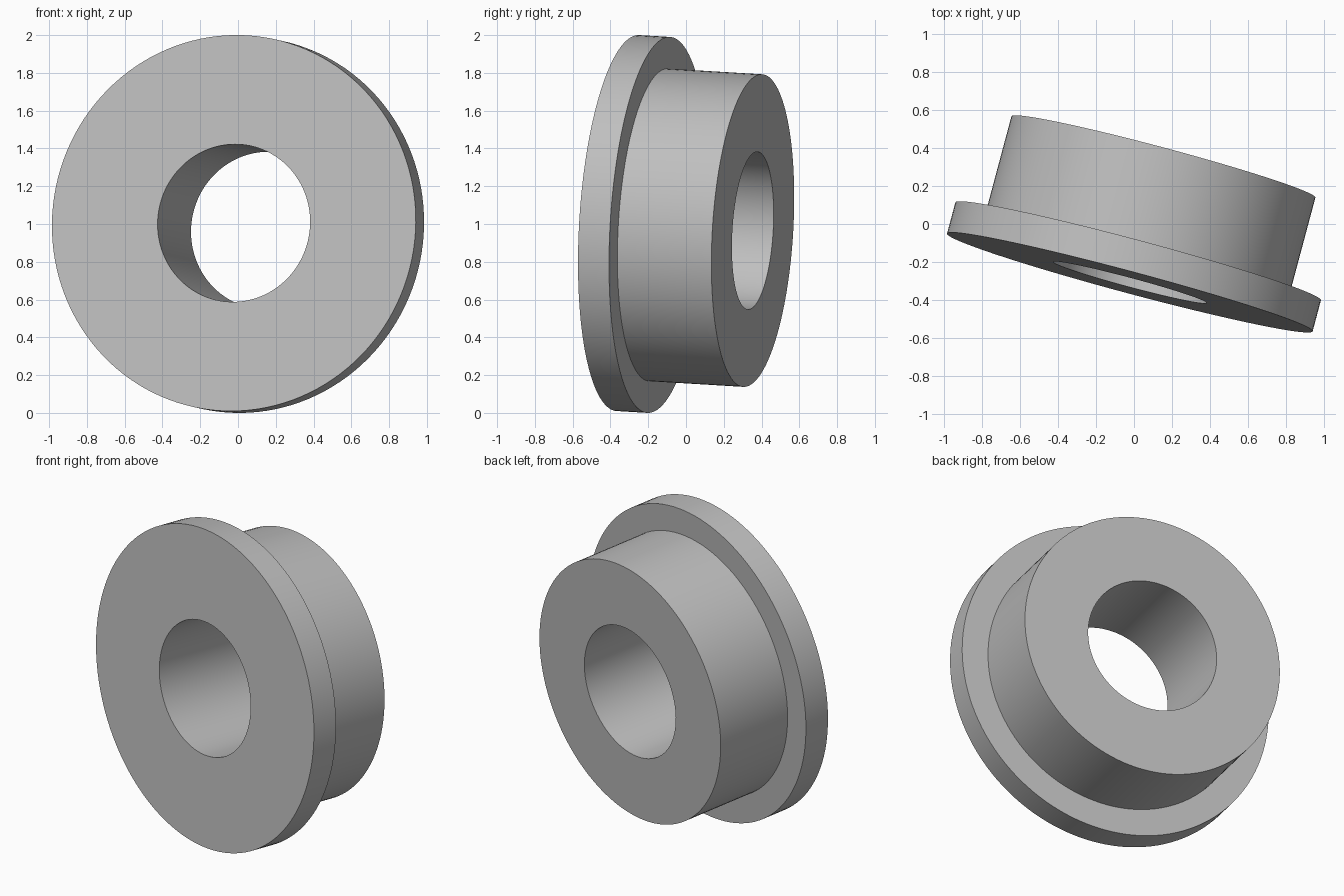
import bpy, bmesh, math
from mathutils import Vector

cube = bpy.data.objects.get("Cube")
if cube:
    bpy.data.objects.remove(cube, do_unlink=True)

# Plain grey material
grey = bpy.data.materials.new("grey")
grey.use_nodes = True
colour = (0.52, 0.52, 0.52, 1)
grey.diffuse_color = colour
grey.node_tree.nodes["Principled BSDF"].inputs["Base Color"].default_value = colour

# Bushing dimensions
FLANGE_R, BARREL_R, BORE_R = 0.997, 0.829, 0.418
FLANGE_T, LENGTH = 0.17, 0.686
SEGMENTS = 128

# Closed half section (radius, distance along axis), turned about z
section = [(BORE_R, 0), (FLANGE_R, 0), (FLANGE_R, FLANGE_T),
           (BARREL_R, FLANGE_T), (BARREL_R, LENGTH), (BORE_R, LENGTH)]
bm = bmesh.new()
verts = [bm.verts.new((r, 0, h)) for r, h in section]
edges = [bm.edges.new((v, verts[i - 1])) for i, v in enumerate(verts)]
bmesh.ops.spin(bm, geom=verts + edges, cent=(0, 0, 0), axis=(0, 0, 1),
               angle=math.tau, steps=SEGMENTS)
bmesh.ops.remove_doubles(bm, verts=bm.verts, dist=0.0005)
bmesh.ops.recalc_face_normals(bm, faces=bm.faces)
mesh = bpy.data.meshes.new("flanged_bushing")
bm.to_mesh(mesh)
bm.free()
mesh.materials.append(grey)

# Tilt the axis: flange to the front, barrel pointing back
bushing = bpy.data.objects.new("flanged_bushing", mesh)
bpy.context.collection.objects.link(bushing)
axis = Vector((0.258, 0.964, -0.058))
bushing.rotation_euler = axis.to_track_quat("Z", "Y").to_euler()
bushing.location = (-0.022, -0.308, 1.005)

# Smooth curved walls, sharp rims
bpy.ops.object.select_all(action="DESELECT")
bushing.select_set(True)
bpy.context.view_layer.objects.active = bushing
bpy.ops.object.shade_smooth_by_angle(angle=math.radians(30))
